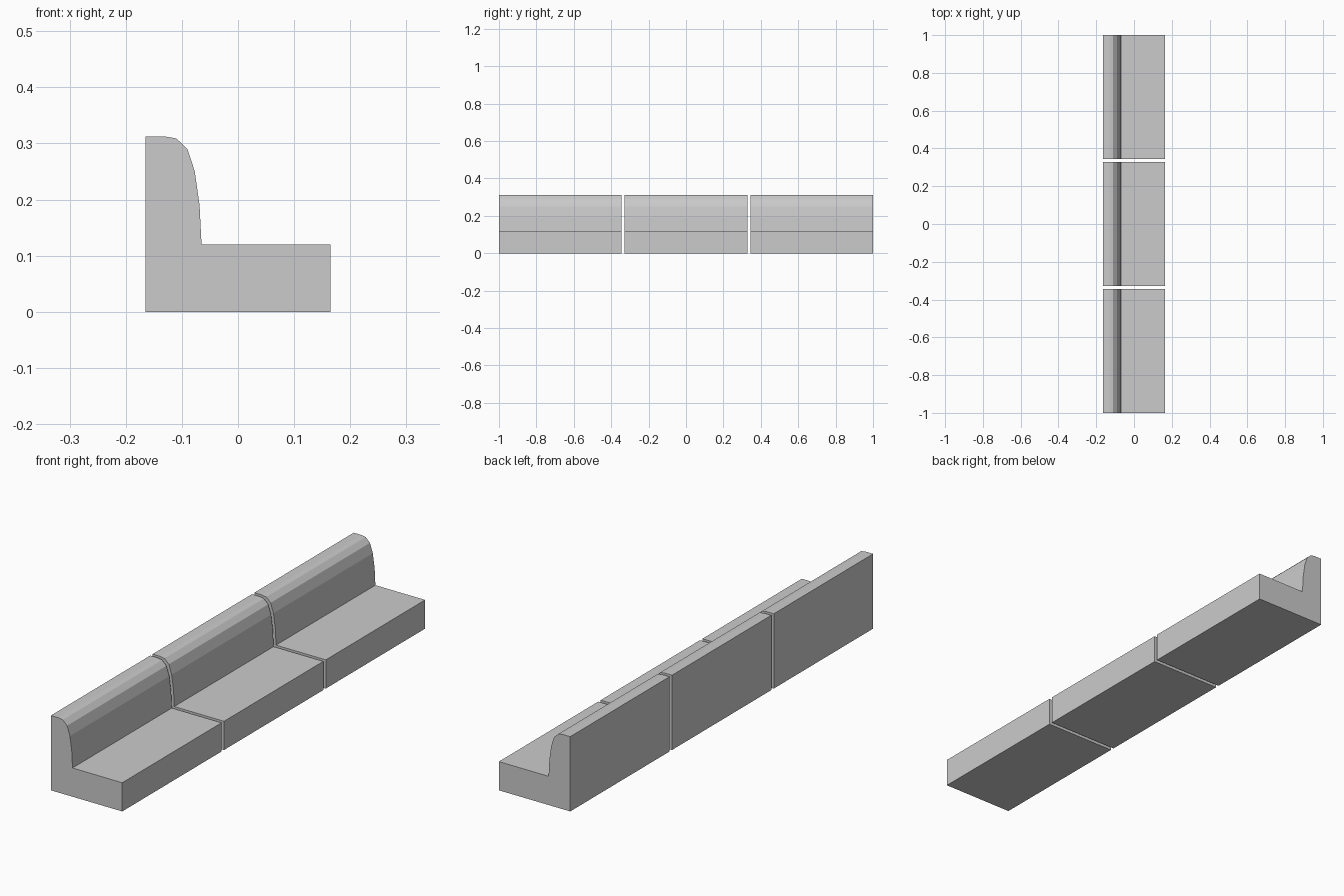
import bpy, bmesh

if "Cube" in bpy.data.objects:
    bpy.data.objects.remove(bpy.data.objects["Cube"])

# Side profile (x, z): base, seat front, seat top, curved backrest, flat back
PROFILE = [(-0.165, 0), (0.165, 0), (0.165, 0.12), (-0.065, 0.12),
           (-0.0685, 0.19), (-0.077, 0.25), (-0.09, 0.29),
           (-0.11, 0.309), (-0.13, 0.3125), (-0.165, 0.3125)]
LENGTH, GAP = 0.656, 0.016


def bench_section(name, y_centre):
    """Extrude the bench profile along y."""
    bm = bmesh.new()
    face = bm.faces.new([bm.verts.new((x, -LENGTH / 2, z)) for x, z in PROFILE])
    result = bmesh.ops.extrude_face_region(bm, geom=[face], use_keep_orig=True)
    moved = [g for g in result["geom"] if isinstance(g, bmesh.types.BMVert)]
    bmesh.ops.translate(bm, verts=moved, vec=(0, LENGTH, 0))
    bmesh.ops.recalc_face_normals(bm, faces=bm.faces)
    mesh = bpy.data.meshes.new(name)
    bm.to_mesh(mesh)
    bm.free()
    obj = bpy.data.objects.new(name, mesh)
    obj.location.y = y_centre
    bpy.context.collection.objects.link(obj)


# Three identical seat sections with narrow gaps
for i, label in enumerate(("front", "middle", "rear")):
    bench_section(f"bench_section_{label}", (i - 1) * (LENGTH + GAP))
